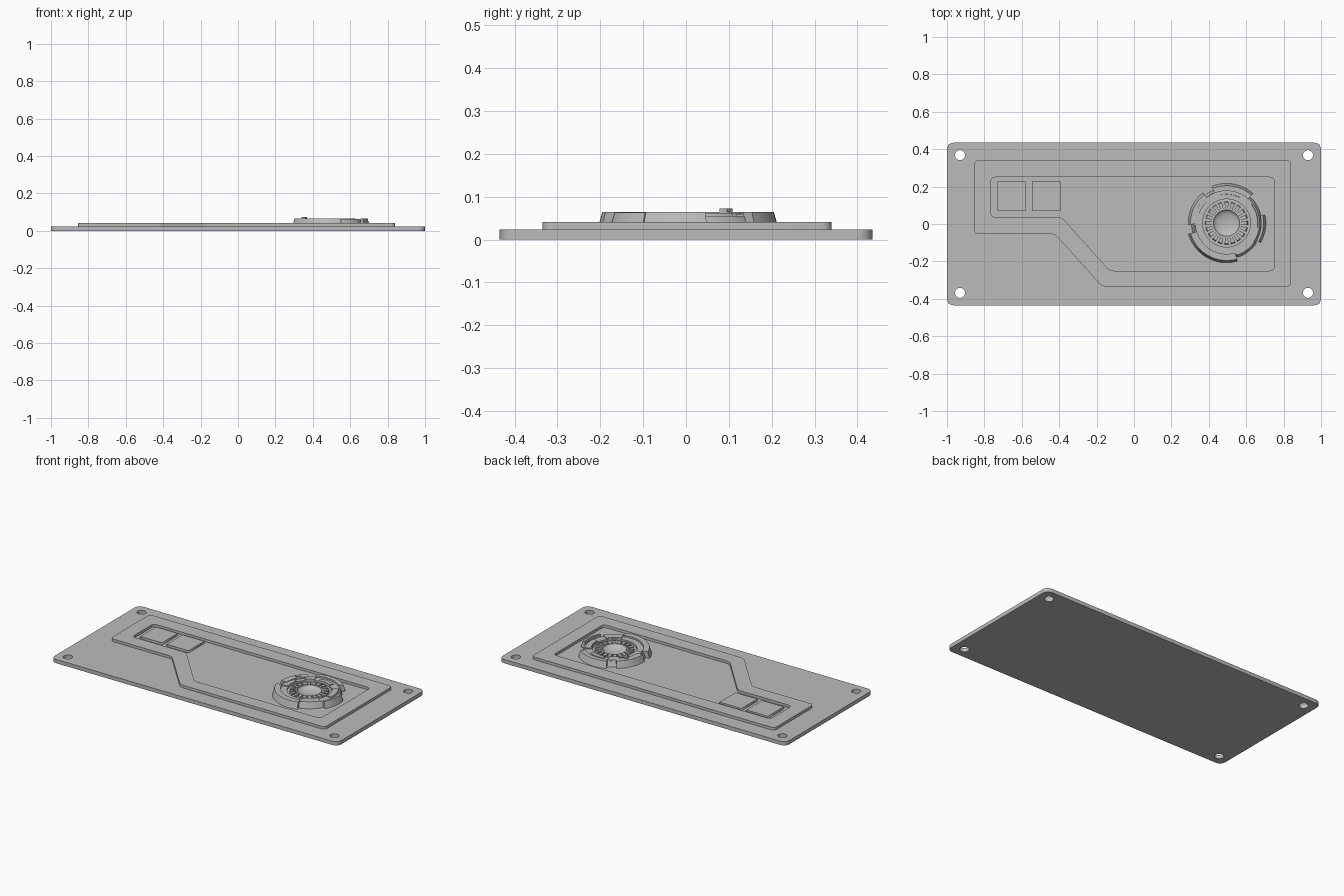
import bpy, bmesh
from math import sin, cos, pi, radians
from mathutils import Vector

if "Cube" in bpy.data.objects:
    bpy.data.objects.remove(bpy.data.objects["Cube"])

grey = bpy.data.materials.new("plain_grey")
grey.use_nodes = True
colour = (0.5, 0.5, 0.5, 1)
grey.diffuse_color = colour
grey.node_tree.nodes["Principled BSDF"].inputs["Base Color"].default_value = colour

PLATE, RIM, TOP = 0.024, 0.041, 0.065
CENTRE = Vector((0.495, 0.005, 0))


def finish(name, bm):
    bmesh.ops.recalc_face_normals(bm, faces=bm.faces)
    mesh = bpy.data.meshes.new(name)
    bm.to_mesh(mesh)
    bm.free()
    mesh.materials.append(grey)
    ob = bpy.data.objects.new(name, mesh)
    bpy.context.collection.objects.link(ob)
    return ob


def smooth(ob):
    bpy.ops.object.select_all(action="DESELECT")
    ob.select_set(True)
    bpy.context.view_layer.objects.active = ob
    bpy.ops.object.shade_smooth_by_angle(angle=radians(30))


def rounded(points, r, steps=5):
    """Outline with each corner cut back by r and rounded."""
    out = []
    pts = [Vector(p) for p in points]
    for i, p in enumerate(pts):
        a = p + (pts[i - 1] - p).normalized() * r
        b = p + (pts[(i + 1) % len(pts)] - p).normalized() * r
        for k in range(steps + 1):
            t = k / steps
            out.append(a * (1 - t) ** 2 + p * 2 * t * (1 - t) + b * t * t)
    return out


def circle(x, y, r, n=24):
    return [(x + r * cos(2 * pi * k / n), y + r * sin(2 * pi * k / n)) for k in range(n)]


def slab(name, outlines, z0, z1):
    """Extruded flat shape; outlines inside the first one become holes."""
    curve = bpy.data.curves.new(name, "CURVE")
    curve.dimensions = "2D"
    curve.fill_mode = "BOTH"
    curve.extrude = (z1 - z0) / 2
    for outline in outlines:
        spline = curve.splines.new("POLY")
        spline.points.add(len(outline) - 1)
        for pt, p in zip(spline.points, outline):
            pt.co = (p[0], p[1], 0, 1)
        spline.use_cyclic_u = True
    helper = bpy.data.objects.new(name + "_outline", curve)
    bpy.context.collection.objects.link(helper)
    bpy.context.view_layer.update()
    bm = bmesh.new()
    bm.from_mesh(helper.to_mesh())
    helper.to_mesh_clear()
    bpy.data.objects.remove(helper)
    bmesh.ops.remove_doubles(bm, verts=bm.verts, dist=0.0001)
    bmesh.ops.translate(bm, verts=bm.verts, vec=(0, 0, (z0 + z1) / 2))
    return finish(name, bm)


def sweep(name, profile, start=0, end=360, closed=True):
    """Turn a profile of (radius, height) about the dial centre, in degrees."""
    full = end - start >= 360
    n = max(2, round((end - start) / 5))
    bm = bmesh.new()
    rings = []
    for k in range(n if full else n + 1):
        a = radians(start + (end - start) * k / n)
        rings.append([bm.verts.new(CENTRE + Vector((r * cos(a), r * sin(a), z)))
                      for r, z in profile])
    m = len(profile)
    for k in range(n):
        a, b = rings[k], rings[(k + 1) % len(rings)]
        for j in range(m if closed else m - 1):
            bm.faces.new((a[j], b[j], b[(j + 1) % m], a[(j + 1) % m]))
    if not full:
        bm.faces.new(rings[0])
        bm.faces.new(rings[-1])
    ob = finish(name, bm)
    smooth(ob)
    return ob


def segment(name, start, end, r_in, r_out, z1=TOP, slope=0.012, z0=PLATE):
    return sweep(name, [(r_in, z0), (r_out, z0), (r_out - slope, z1), (r_in, z1)], start, end)


# Base plate with four screw holes
corners = [(-1, -0.435), (1, -0.435), (1, 0.435), (-1, 0.435)]
holes = [circle(sx * 0.93, sy * 0.368, 0.027) for sx in (-1, 1) for sy in (-1, 1)]
slab("base_plate", [rounded(corners, 0.04)] + holes, 0, PLATE)

# Raised border around the recess
outer = [(-0.855, 0.34), (0.84, 0.34), (0.84, -0.335), (-0.17, -0.335),
         (-0.425, -0.052), (-0.855, -0.052)]
inner = [(-0.765, 0.25), (0.75, 0.25), (0.75, -0.25), (-0.13, -0.25),
         (-0.387, 0.037), (-0.765, 0.037)]
slab("raised_border", [rounded(outer, 0.025), rounded(inner, 0.025)], PLATE, RIM)

# Two square pads
for side, x in (("right", -0.655), ("left", -0.47)):
    pad = [(x + sx * 0.076, 0.148 + sy * 0.079)
           for sx, sy in ((-1, -1), (1, -1), (1, 1), (-1, 1))]
    slab(side + "_square_pad", [pad], PLATE, RIM - 0.002)

# Dial body and its raised segments
segment("dial_body", 0, 360, 0.128, 0.188, 0.055)
segment("dial_back_segment", 48, 112, 0.172, 0.212)
segment("dial_back_inner_segment", 62, 100, 0.128, 0.165, 0.059)
segment("dial_left_segment", -30, 12, 0.185, 0.21)
segment("dial_left_inner_segment", -8, 38, 0.132, 0.178, 0.062)
segment("dial_front_left_segment", -72, -34, 0.132, 0.192, 0.063)
segment("dial_front_segment", 196, 286, 0.165, 0.212)
segment("dial_right_segment", 128, 182, 0.155, 0.205)
segment("dial_right_inner_segment", 112, 135, 0.128, 0.185, 0.062)
segment("dial_right_block", 160, 196, 0.128, 0.18, 0.061)
segment("dial_button", 144, 152, 0.155, 0.178, 0.073, 0.002)

# Centre bowl, ring and radial teeth
segment("inner_ring", 0, 360, 0.068, 0.128, 0.044, 0)
bowl = [(0.07 * sin(t * pi / 16), 0.052 - 0.024 * cos(t * pi / 16)) for t in range(9)]
bowl[0] = (0.001, bowl[0][1])
sweep("centre_bowl", bowl + [(0.078, 0.052), (0.078, PLATE)], closed=False)
for k in range(20):
    a = k * 18
    segment("dial_tooth_%02d" % (k + 1), a - 5.5, a + 5.5, 0.074, 0.116, 0.054, 0.006, 0.04)
